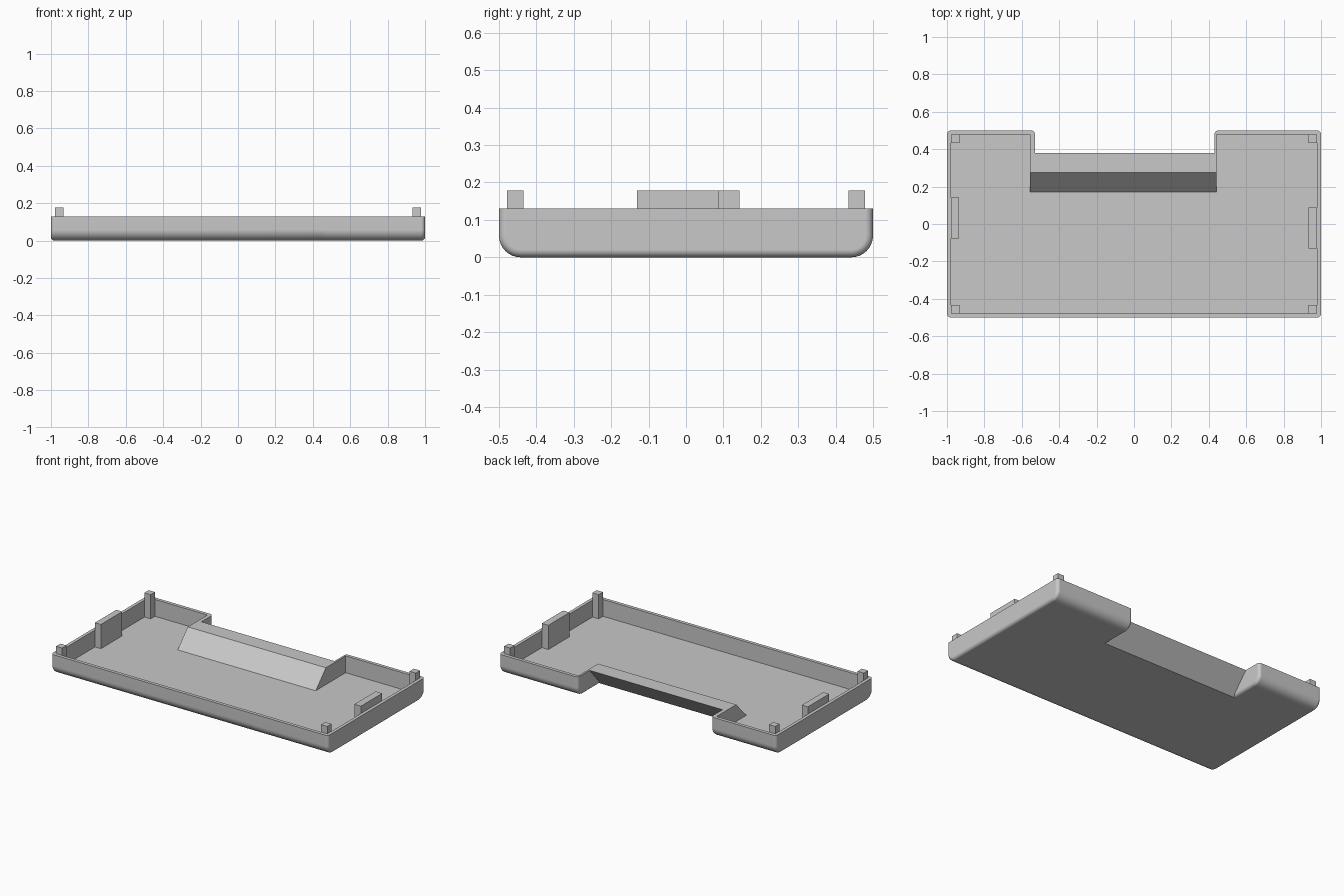
import bpy, bmesh, math

if "Cube" in bpy.data.objects:
    bpy.data.objects.remove(bpy.data.objects["Cube"], do_unlink=True)

TOP, FLOOR, PEG_TOP = 0.13, 0.02, 0.178
R_LONG, R_END = 0.058, 0.02          # long-edge and end rounding
NOTCH_L, NOTCH_R = -0.53, 0.43       # notch ends along x

grey = bpy.data.materials.new("plain_grey")
grey.use_nodes = True
colour = (0.58, 0.58, 0.58, 1)
grey.diffuse_color = colour
grey.node_tree.nodes["Principled BSDF"].inputs["Base Color"].default_value = colour


def loft(name, rings):
    """Closed solid skinned through equal-length rings of points."""
    bm = bmesh.new()
    loops = [[bm.verts.new(p) for p in ring] for ring in rings]
    n = len(loops[0])
    for a, b in zip(loops, loops[1:]):
        for i in range(n):
            j = (i + 1) % n
            bm.faces.new((a[i], a[j], b[j], b[i]))
    bm.faces.new(loops[0][::-1])
    bm.faces.new(loops[-1])
    bmesh.ops.recalc_face_normals(bm, faces=bm.faces)
    mesh = bpy.data.meshes.new(name)
    bm.to_mesh(mesh)
    bm.free()
    mesh.materials.append(grey)
    obj = bpy.data.objects.new(name, mesh)
    bpy.context.collection.objects.link(obj)
    return obj


def box(name, x0, x1, y0, y1, z0, z1):
    return loft(name, [[(x0, y0, z), (x1, y0, z), (x1, y1, z), (x0, y1, z)] for z in (z0, z1)])


def half_profile(inset, steps=8):
    """Front half of the cross-section: rim, then the rounded lower edge."""
    r, edge = R_LONG - inset, -0.5 + inset
    pts = [(edge, TOP)]
    for k in range(steps + 1):
        a = math.pi / 2 * k / steps
        pts.append((edge + r * (1 - math.cos(a)), inset + r * (1 - math.sin(a))))
    return pts


def wing(name, x0, x1, steps=5):
    """Full-depth end block with rounded ends."""
    rings = []
    angles = [math.pi / 2 * k / steps for k in range(steps + 1)]
    ends = [(x0, 1, a) for a in angles] + [(x1, -1, a) for a in reversed(angles)]
    for x, side, a in ends:
        half = half_profile(R_END * (1 - math.sin(a)))
        ring = half + [(-y, z) for y, z in reversed(half)]
        px = x + side * R_END * (1 - math.cos(a))
        rings.append([(px, y, z) for y, z in ring])
    return loft(name, rings)


def combine(target, other, operation):
    mod = target.modifiers.new("combine", 'BOOLEAN')
    mod.operation, mod.solver, mod.object = operation, 'EXACT', other
    bpy.context.view_layer.objects.active = target
    bpy.ops.object.modifier_apply(modifier=mod.name)
    bpy.data.objects.remove(other, do_unlink=True)


# Outer shell: two wings joined by a middle with a slanted back
tray = wing("tray", -1, NOTCH_L)
right_wing = wing("right_wing", NOTCH_R, 1)
section = half_profile(0) + [(0.265, 0), (0.38, TOP)]
middle = loft("middle", [[(x, y, z) for y, z in section]
                         for x in (NOTCH_L - 0.04, NOTCH_R + 0.04)])
combine(tray, middle, 'UNION')
combine(tray, right_wing, 'UNION')


# Hollow interior: U-shaped pocket whose notch side leans back with height
def pocket_ring(z):
    lean = 0.17 + (z - FLOOR) / (TOP - FLOOR) * 0.105
    l, r, x, y = NOTCH_L - 0.025, NOTCH_R + 0.012, 0.979, 0.478
    return [(-x, -y, z), (x, -y, z), (x, y, z), (r, y, z),
            (r, lean, z), (l, lean, z), (l, y, z), (-x, y, z)]


pocket = loft("pocket", [pocket_ring(FLOOR), pocket_ring(TOP + 0.05)])
combine(tray, pocket, 'DIFFERENCE')

# Smooth rounded edges, crisp corners
tray.data.shade_smooth()
tray.data.set_sharp_from_angle(angle=math.radians(30))
weighted = tray.modifiers.new("weighted_normals", 'WEIGHTED_NORMAL')
weighted.keep_sharp = True

# Corner pegs
for side, sx in (("right", -1), ("left", 1)):
    for end, sy in (("front", -1), ("back", 1)):
        xs = sorted((sx * 0.979, sx * 0.934))
        ys = sorted((sy * 0.478, sy * 0.434))
        box(f"{end}_{side}_peg", *xs, *ys, FLOOR - 0.005, PEG_TOP)

# Side tabs, staggered front to back
box("right_tab", -0.979, -0.936, -0.077, 0.143, FLOOR - 0.005, PEG_TOP)
box("left_tab", 0.932, 0.979, -0.131, 0.088, FLOOR - 0.005, PEG_TOP)
